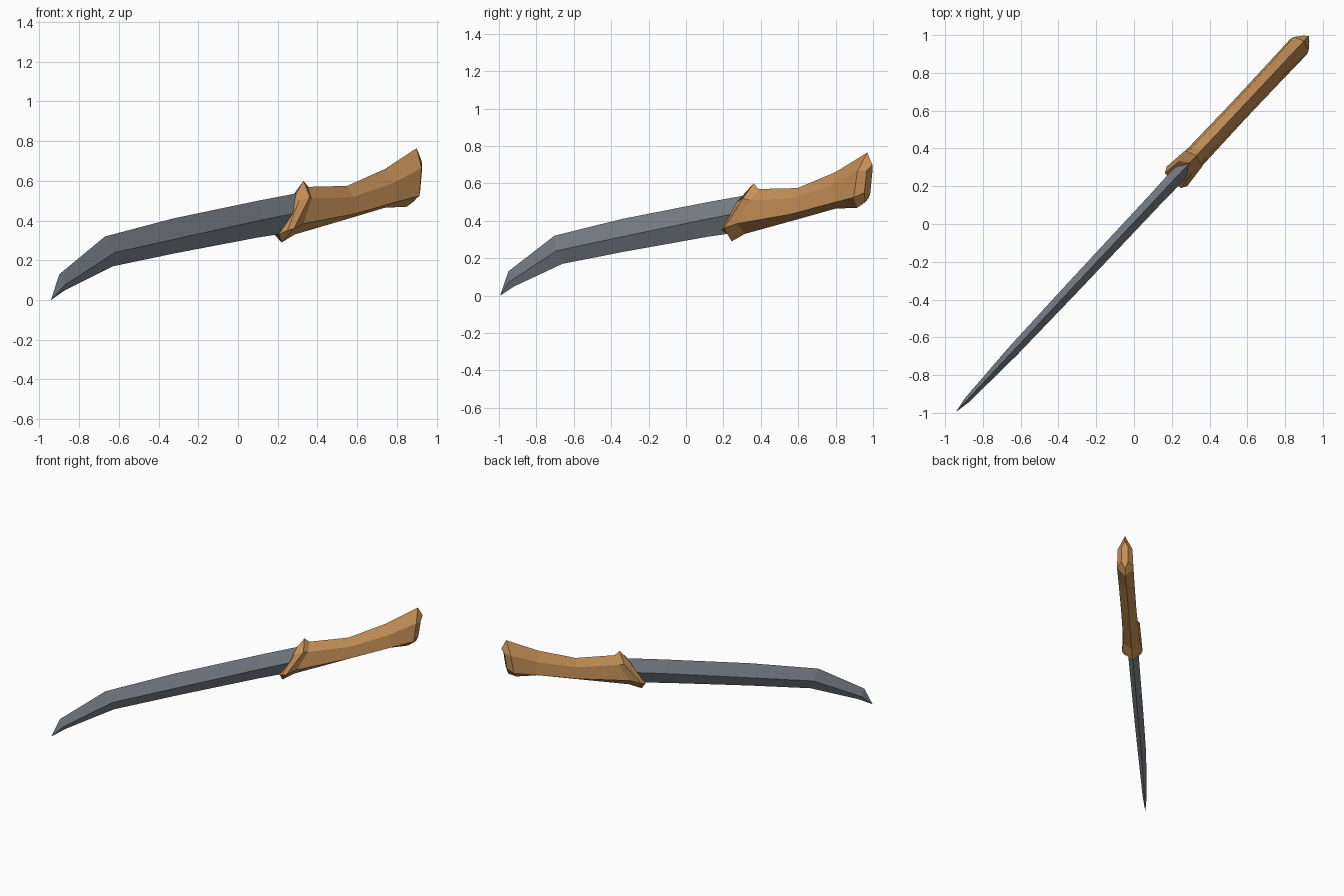
import bpy, bmesh

if "Cube" in bpy.data.objects:
    bpy.data.objects.remove(bpy.data.objects["Cube"])

# Horizontal direction of the knife, and its sideways direction
AX, AY = 0.684, 0.729


def place(t, z, v):
    """t = x on the centre line, z = height, v = sideways offset."""
    return (t - AY * v, 0.01 + t * AY / AX + AX * v, z)


def material(name, rgb):
    m = bpy.data.materials.new(name)
    m.diffuse_color = (*rgb, 1)
    m.use_nodes = True
    m.node_tree.nodes["Principled BSDF"].inputs["Base Color"].default_value = m.diffuse_color
    return m


def loft(name, rings, mat, tip=None):
    """Skin symmetric rings: spine point, side points (t, z, half width), lower point."""
    bm = bmesh.new()
    loops = []
    for top, sides, bottom in rings:
        pts = [(*top, 0)] + list(sides) + [(*bottom, 0)]
        pts += [(t, z, -w) for t, z, w in reversed(sides)]
        loops.append([bm.verts.new(place(*p)) for p in pts])
    n = len(loops[0])
    for a, b in zip(loops, loops[1:]):
        for i in range(n):
            j = (i + 1) % n
            bm.faces.new((a[i], a[j], b[j], b[i]))
    bm.faces.new(loops[0])
    if tip:
        point = bm.verts.new(place(*tip, 0))
        for i in range(n):
            bm.faces.new((loops[-1][i], loops[-1][(i + 1) % n], point))
    else:
        bm.faces.new(loops[-1])
    bmesh.ops.recalc_face_normals(bm, faces=bm.faces)
    mesh = bpy.data.meshes.new(name)
    bm.to_mesh(mesh)
    bm.free()
    mesh.materials.append(mat)
    obj = bpy.data.objects.new(name, mesh)
    bpy.context.collection.objects.link(obj)
    return obj


steel = material("steel", (0.2, 0.225, 0.255))
wood = material("wood", (0.56, 0.28, 0.095))

# Curved blade with a diamond section
loft("blade", [
    ((0.31, 0.54), [(0.27, 0.44, 0.042)], (0.23, 0.335)),
    ((0.10, 0.50), [(0.10, 0.405, 0.038)], (0.10, 0.315)),
    ((-0.33, 0.41), [(-0.33, 0.31, 0.035)], (-0.32, 0.235)),
    ((-0.67, 0.32), [(-0.64, 0.24, 0.03)], (-0.63, 0.17)),
    ((-0.90, 0.13), [(-0.885, 0.075, 0.015)], (-0.87, 0.05)),
], steel, tip=(-0.942, 0.0))

# Slanted collar where the blade meets the grip
collar_back = ((0.355, 0.57), [(0.34, 0.51, 0.044), (0.285, 0.385, 0.06)], (0.285, 0.33))
loft("collar", [
    ((0.295, 0.54), [(0.274, 0.50, 0.046), (0.206, 0.35, 0.058)], (0.205, 0.33)),
    ((0.33, 0.60), [(0.316, 0.52, 0.062), (0.228, 0.36, 0.075)], (0.22, 0.29)),
    collar_back,
], wood)

# Flared grip with a hexagonal section and a bevelled pommel
loft("grip", [
    collar_back,
    ((0.55, 0.575), [(0.55, 0.52, 0.042), (0.55, 0.435, 0.056)], (0.55, 0.408)),
    ((0.74, 0.66), [(0.75, 0.59, 0.046), (0.76, 0.495, 0.058)], (0.74, 0.465)),
    ((0.90, 0.765), [(0.885, 0.665, 0.054), (0.87, 0.525, 0.06)], (0.85, 0.47)),
    ((0.925, 0.70), [(0.912, 0.67, 0.022), (0.90, 0.55, 0.024)], (0.89, 0.50)),
], wood)
